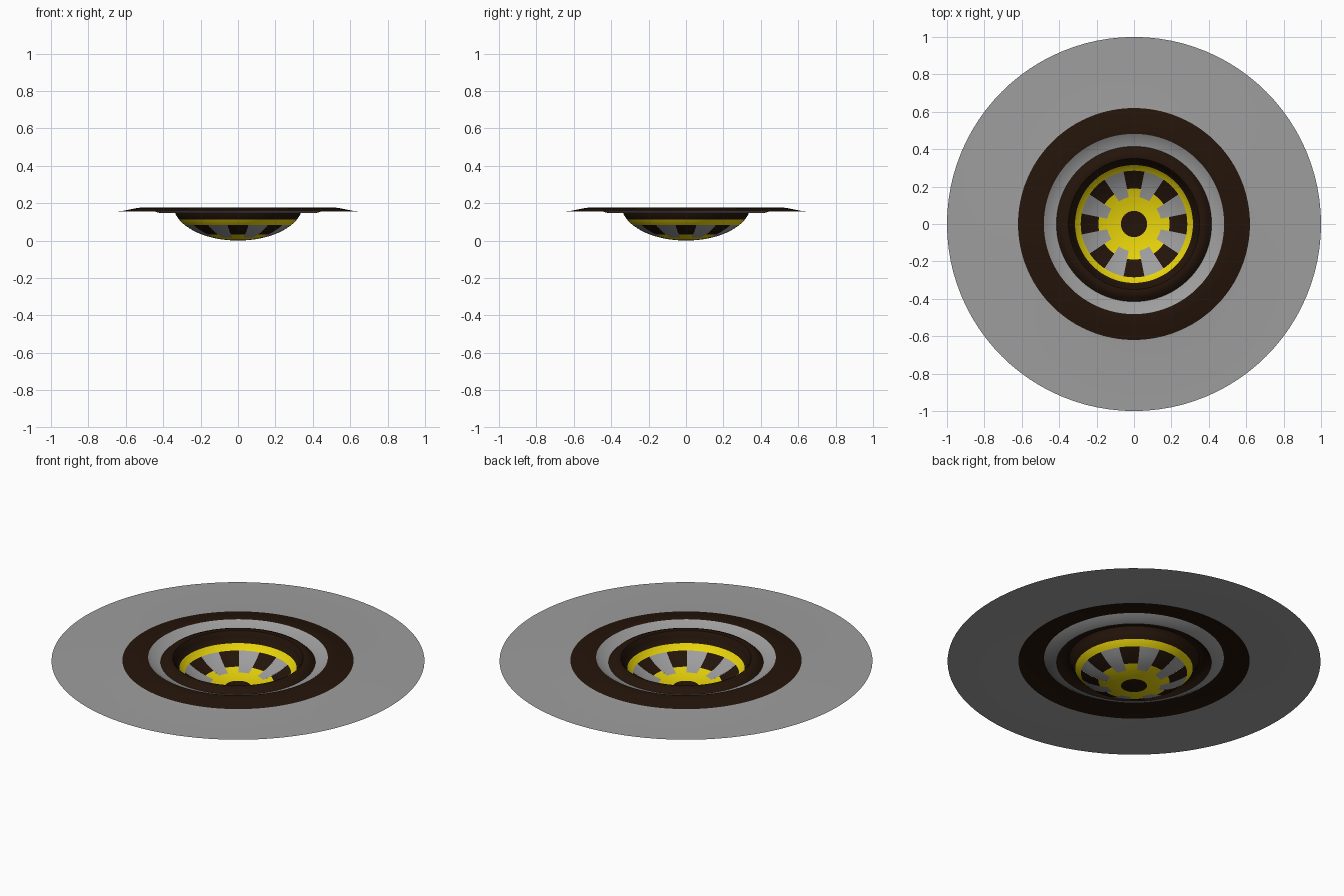
import bpy, bmesh
from math import cos, sin, radians

if "Cube" in bpy.data.objects:
    bpy.data.objects.remove(bpy.data.objects["Cube"])

SEG = 96


def material(name, rgb):
    m = bpy.data.materials.new(name)
    m.diffuse_color = (*rgb, 1)
    m.use_nodes = True
    m.node_tree.nodes["Principled BSDF"].inputs["Base Color"].default_value = m.diffuse_color
    return m


BROWN = material("dark_brown", (0.017, 0.007, 0.003))
YELLOW = material("yellow", (0.80, 0.65, 0.003))
GREY = material("mid_grey", (0.34, 0.34, 0.34))


def lathe(name, profile, mat, sectors=((0.0, 360.0),)):
    """Revolve an (r, z) profile about z, over one or more angular sectors in degrees."""
    bm = bmesh.new()
    for a0, a1 in sectors:
        n = max(1, round(SEG * (a1 - a0) / 360))
        columns = []
        for i in range(n + 1):
            a = radians(a0 + (a1 - a0) * i / n)
            columns.append([bm.verts.new((r * cos(a), r * sin(a), z)) for r, z in profile])
        for c, d in zip(columns, columns[1:]):
            for j in range(len(profile) - 1):
                bm.faces.new((c[j], c[j + 1], d[j + 1], d[j]))
    bmesh.ops.remove_doubles(bm, verts=bm.verts, dist=1e-5)
    bmesh.ops.dissolve_degenerate(bm, edges=bm.edges, dist=1e-6)
    for f in bm.faces:
        f.normal_update()
        if f.normal.z < 0:
            f.normal_flip()
    me = bpy.data.meshes.new(name)
    bm.to_mesh(me)
    bm.free()
    ob = bpy.data.objects.new(name, me)
    bpy.context.collection.objects.link(ob)
    me.materials.append(mat)
    bpy.context.view_layer.objects.active = ob
    ob.select_set(True)
    bpy.ops.object.shade_smooth_by_angle(angle=radians(40))
    ob.select_set(False)
    return ob


def bowl(r0, r1, n=4):
    """Profile points along the shallow elliptical bowl between two radii."""
    rs = [r0 + (r1 - r0) * i / n for i in range(n + 1)]
    return [(r, 0.19 * (1 - (1 - (r / 0.345) ** 2) ** 0.5)) for r in rs]


# Outer flat sheet and the rings stepping in towards the bowl
lathe("flat_sheet", [(1.0, 0.154), (0.65, 0.156), (0.62, 0.158)], GREY)
lathe("outer_ring", [(0.62, 0.158), (0.54, 0.174), (0.51, 0.177), (0.482, 0.176)], BROWN)
lathe("groove", [(0.482, 0.176), (0.45, 0.156), (0.415, 0.147)], GREY)
lathe("inner_ring", [(0.415, 0.147), (0.395, 0.166), (0.37, 0.176), (0.35, 0.172),
                     (0.335, 0.148)] + bowl(0.315, 0.333)[::-1], BROWN)

# Yellow band at the top of the bowl
lathe("bowl_band", bowl(0.285, 0.315), YELLOW)

# Eight brown and eight grey spokes
step = 22.5
brown = [(k * 45 - step / 2, k * 45 + step / 2) for k in range(8)]
grey = [(a + step, b + step) for a, b in brown]
lathe("brown_spokes", bowl(0.19, 0.285), BROWN, brown)
lathe("grey_spokes", bowl(0.145, 0.285), GREY, grey)

# Toothed yellow hub with a brown centre
lathe("hub_teeth", bowl(0.145, 0.19), YELLOW, brown)
lathe("hub", bowl(0.07, 0.145), YELLOW)
lathe("hub_centre", bowl(0.0, 0.07), BROWN)
